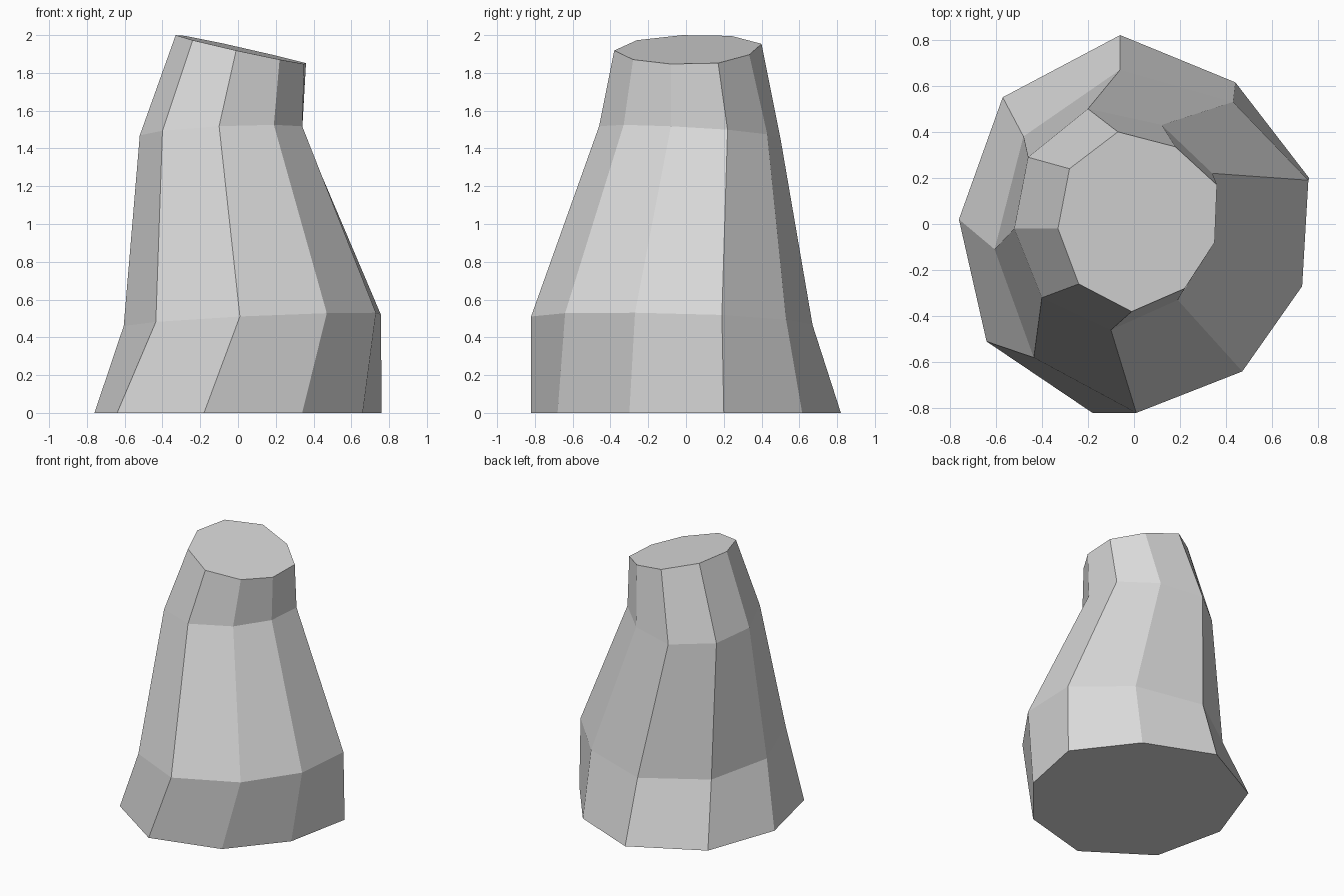
import bpy, bmesh

if "Cube" in bpy.data.objects:
    bpy.data.objects.remove(bpy.data.objects["Cube"])

# Each level: (height at origin, slope along x, slope along y, nine-sided outline)
LEVELS = [
    (0.0, 0.0, 0.0,            # foot
     [(-.18, -.82), (.34, -.68), (.66, -.30), (.76, .20), (.44, .615),
      (-.06, .82), (-.57, .55), (-.76, .02), (-.64, -.51)]),
    (0.487, 0.049, -0.028,     # lower bend
     [(.01, -.82), (.47, -.64), (.73, -.27), (.757, .19), (.43, .53),
      (-.06, .67), (-.48, .38), (-.605, -.11), (-.435, -.58)]),
    (1.495, 0.052, -0.061,     # shoulder
     [(-.10, -.46), (.19, -.33), (.34, -.08), (.34, .22), (.12, .43),
      (-.20, .50), (-.46, .29), (-.52, -.02), (-.40, -.32)]),
    (1.927, -0.222, 0.028,     # slanted top
     [(-.01, -.38), (.22, -.28), (.35, -.08), (.36, .17), (.18, .335),
      (-.07, .40), (-.28, .24), (-.33, -.02), (-.24, -.26)]),
]

stone = bpy.data.materials.new("light grey stone")
stone.diffuse_color = (0.7, 0.7, 0.7, 1.0)
stone.use_nodes = True
stone.node_tree.nodes["Principled BSDF"].inputs["Base Color"].default_value = stone.diffuse_color

# Loft the tilted outlines into one closed pillar
bm = bmesh.new()
rings = [[bm.verts.new((x, y, z + sx * x + sy * y)) for x, y in outline]
         for z, sx, sy, outline in LEVELS]
for low, high in zip(rings, rings[1:]):
    for i in range(len(low)):
        j = (i + 1) % len(low)
        bm.faces.new((low[i], low[j], high[j], high[i]))
bm.faces.new(rings[0][::-1])
bm.faces.new(rings[-1])
bmesh.ops.recalc_face_normals(bm, faces=bm.faces)

mesh = bpy.data.meshes.new("rock_pillar")
bm.to_mesh(mesh)
bm.free()
mesh.materials.append(stone)
bpy.context.collection.objects.link(bpy.data.objects.new("rock_pillar", mesh))
